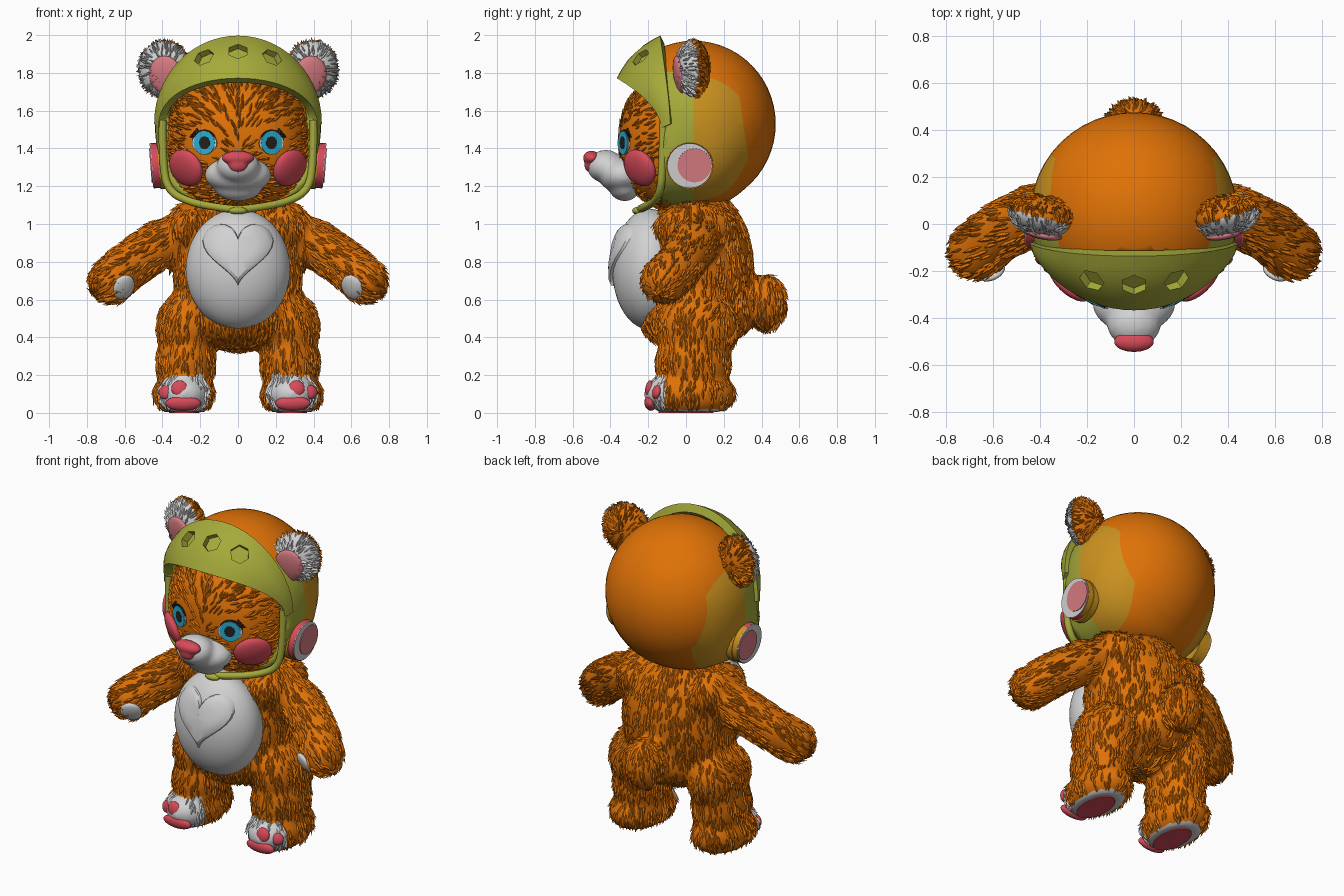
import bpy, bmesh, math, random
from mathutils import Vector, Matrix

random.seed(4)
if "Cube" in bpy.data.objects:
    bpy.data.objects.remove(bpy.data.objects["Cube"])


def material(name, rgb):
    m = bpy.data.materials.new(name)
    m.use_nodes = True
    m.diffuse_color = (*rgb, 1)
    m.node_tree.nodes["Principled BSDF"].inputs["Base Color"].default_value = (*rgb, 1)
    return m


ORANGE = material("orange fur", (0.74, 0.168, 0.002))
MUSTARD = material("mustard shell", (0.6, 0.29, 0.014))
OLIVE = material("olive shell", (0.38, 0.4, 0.042))
WHITE = material("soft white", (0.64, 0.64, 0.64))
RED = material("rosy red", (0.68, 0.07, 0.1))
PINK = material("pale pink", (0.68, 0.2, 0.22))
BLUE = material("eye blue", (0.025, 0.43, 0.65))
DARK = material("dark brown", (0.02, 0.015, 0.012))


def finish(bm, name, mats, rule=None, angle=40):
    """Turn a bmesh into a named object, coloured by a rule on face centres."""
    me = bpy.data.meshes.new(name)
    if rule:
        for f in bm.faces:
            f.material_index = rule(f.calc_center_median())
    bm.to_mesh(me)
    bm.free()
    for m in mats:
        me.materials.append(m)
    ob = bpy.data.objects.new(name, me)
    bpy.context.collection.objects.link(ob)
    bpy.ops.object.select_all(action="DESELECT")
    ob.select_set(True)
    bpy.context.view_layer.objects.active = ob
    bpy.ops.object.shade_smooth_by_angle(angle=math.radians(angle))
    return ob


def baked(ob):
    """Return the modified mesh as a bmesh and remove the source object."""
    dg = bpy.context.evaluated_depsgraph_get()
    bm = bmesh.new()
    bm.from_mesh(ob.evaluated_get(dg).to_mesh())
    bpy.data.objects.remove(ob)
    return bm


def add_ball(bm, loc, radii, sub=3, rot=Matrix.Identity(4)):
    mat = Matrix.Translation(loc) @ rot @ Matrix.Diagonal((*radii, 1))
    bmesh.ops.create_icosphere(bm, subdivisions=sub, radius=1, matrix=mat)


def facing(normal):
    return Vector(normal).to_track_quat("Z", "Y").to_matrix().to_4x4()


def pad(name, loc, normal, radii, mat):
    """Cushion: flattened ball whose third radius points along the normal."""
    bm = bmesh.new()
    add_ball(bm, loc, radii, 3, facing(normal))
    return finish(bm, name, [mat])


def plate(name, loc, normal, rx, rz, mats, thick=0.008, sides=24, rule=None):
    """Thin elliptical disc facing along a normal."""
    bm = bmesh.new()
    bmesh.ops.create_cone(bm, cap_ends=True, segments=sides, radius1=1, radius2=1, depth=thick,
                          matrix=Matrix.Translation(loc) @ facing(normal) @ Matrix.Diagonal((rx, rz, 1, 1)))
    return finish(bm, name, mats, rule)


def blend(parts, voxel=0.022, soften=5):
    """Fuse overlapping ellipsoids into one soft skin."""
    bm = bmesh.new()
    for loc, radii in parts:
        add_ball(bm, loc, radii)
    ob = finish(bm, "blend", [])
    mod = ob.modifiers.new("fuse", "REMESH")
    mod.mode, mod.voxel_size = "VOXEL", voxel
    ob.modifiers.new("soften", "SMOOTH").iterations = soften
    return baked(ob)


def cut(bm, co, no, drop=False):
    bmesh.ops.bisect_plane(bm, geom=bm.verts[:] + bm.edges[:] + bm.faces[:], plane_co=co, plane_no=no, clear_outer=drop)


def add_fur(bm, count, flow, length=0.08, keep=lambda p: True):
    """Scatter small ridged tufts lying along the flow direction."""
    bm.normal_update()
    faces = list(bm.faces)
    picks = random.choices(faces, [f.calc_area() for f in faces], k=count)
    spots = [(f.calc_center_median(), f.normal.copy()) for f in picks]
    for p, n in spots:
        if not keep(p):
            continue
        d = Vector(flow(p)).normalized() + Vector([random.uniform(-0.2, 0.2) for _ in range(3)])
        d -= n * d.dot(n)
        if d.length < 0.05:
            continue
        d.normalize()
        s, k = n.cross(d), length * random.uniform(0.7, 1.2)
        low = p - n * 0.006
        r, a, b, tip, m = [bm.verts.new(v) for v in (
            low - d * k * 0.4, low + s * k * 0.15, low - s * k * 0.15, p + d * k * 0.6 + n * 0.01, p + n * 0.007)]
        for tri in ((r, m, a), (a, m, tip), (tip, m, b), (b, m, r)):
            bm.faces.new(tri)


SIDES = (("left", 1), ("right", -1))

# Furry body: torso, limbs, feet and tail in one skin
parts = [((0, 0.06, 0.76), (0.345, 0.295, 0.44)), ((0, 0.1, 1.0), (0.24, 0.19, 0.15)),
         ((0, -0.06, 0.52), (0.27, 0.19, 0.18)),
         ((0, 0.24, 0.55), (0.2, 0.125, 0.16)), ((0, 0.425, 0.58), (0.125, 0.11, 0.155))]
arm = [(0.2, 0.08, 0.97, 0.13), (0.42, 0.04, 0.89, 0.128), (0.58, -0.035, 0.78, 0.125), (0.67, -0.115, 0.7, 0.125)]
for _, s in SIDES:
    parts += [((s * 0.27, 0.06, 0.45), (0.16, 0.22, 0.2)), ((s * 0.275, 0.04, 0.27), (0.158, 0.2, 0.2)),
              ((s * 0.285, 0.02, 0.1), (0.162, 0.245, 0.13)), ((s * 0.24, 0.05, 0.98), (0.14, 0.22, 0.14))]
    for a, b in zip(arm, arm[1:]):
        for i in range(5):
            x, y, z, r = Vector(a).lerp(Vector(b), i / 4)
            parts.append(((s * x, y, z), (r, r, r)))
body = blend(parts)


def body_flow(p):
    if p.z > 0.5 and abs(p.x) > 0.36:
        return (math.copysign(1, p.x), -0.3, -0.7)
    return (p.x * 0.4, 0, -1)


add_fur(body, 4000, body_flow, keep=lambda p: p.z > 0.03 and (p.y > -0.165 or p.z > 0.2))
for v in body.verts:
    v.co.z = max(v.co.z, 0.006)
finish(body, "furry_body", [ORANGE, WHITE],
       lambda p: int((p.y < -0.11 and p.z < 0.2) or p.z < 0.02))

# Belly patch and the raised heart that follows its curve
BELLY, BR = Vector((0, -0.19, 0.76)), Vector((0.277, 0.2, 0.32))
bm = bmesh.new()
add_ball(bm, BELLY, BR, 4)
finish(bm, "belly_patch", [WHITE])


def belly_y(x, z):
    return BELLY.y - BR.y * math.sqrt(max(0, 1 - (x / BR.x) ** 2 - ((z - BELLY.z) / BR.z) ** 2))


bm = bmesh.new()
rings = []
for scale, lift in ((1, -0.01), (0.97, 0.014), (0.85, 0.022), (0.5, 0.022), (0.02, 0.02)):
    ring = []
    for i in range(40):
        t = math.tau * i / 40
        x = 0.19 * math.sin(t) ** 3 * scale
        z = 0.865 + 0.0115 * (13 * math.cos(t) - 5 * math.cos(2 * t) - 2 * math.cos(3 * t) - math.cos(4 * t)) * scale
        ring.append(bm.verts.new((x, belly_y(x, z) - lift, z)))
    rings.append(ring)
for a, b in zip(rings, rings[1:]):
    for i in range(40):
        j = (i + 1) % 40
        bm.faces.new((a[i], a[j], b[j], b[i]))
bm.faces.new(rings[-1])
bmesh.ops.recalc_face_normals(bm, faces=bm.faces)
finish(bm, "belly_heart", [WHITE], angle=30)

# Furry face: front of a slightly boxy ball
HEAD, HR, BOX = Vector((0, 0, 1.435)), Vector((0.385, 0.352, 0.37)), 2.3


def head_point(x, z):
    y = -HR.y * (1 - abs(x / HR.x) ** BOX - abs((z - HEAD.z) / HR.z) ** BOX) ** (1 / BOX)
    p = Vector((x, y, z))
    n = Vector([(p[i] - HEAD[i]) / HR[i] ** 2 for i in range(3)]).normalized()
    return p, n


bm = bmesh.new()
add_ball(bm, (0, 0, 0), (1, 1, 1), 5)
for v in bm.verts:
    k = sum(abs(c) ** BOX for c in v.co) ** (-1 / BOX)
    v.co = HEAD + v.co * HR * k
cut(bm, (0, -0.08, 0), (0, 1, 0), True)
add_fur(bm, 800, lambda p: (p.x * 2, 0, p.z - 1.33), 0.075,
        lambda p: math.hypot(abs(p.x) - 0.175, p.z - 1.43) > 0.1)
finish(bm, "furry_face", [ORANGE])

# Muzzle and nose
muzzle = blend([((0, -0.335, 1.26), (0.178, 0.13, 0.1)), ((0, -0.425, 1.305), (0.115, 0.1, 0.088)),
                ((0, -0.325, 1.2), (0.13, 0.085, 0.08))], 0.014, 3)
finish(muzzle, "muzzle", [WHITE])
nose = blend([((0, -0.5, 1.35), (0.088, 0.045, 0.038)), ((0, -0.5, 1.315), (0.055, 0.04, 0.045))], 0.01, 2)
finish(nose, "nose", [RED])

# Cheeks and painted eyes
for side, s in SIDES:
    p, n = head_point(s * 0.275, 1.297)
    pad(side + "_cheek", p, n, (0.112, 0.103, 0.04), RED)
    p, n = head_point(s * 0.175, 1.43)
    for name, dx, dz, rx, rz, mat, out in (
            ("eye_rim", 0.004, 0.01, 0.068, 0.06, DARK, 0.001), ("eye_white", 0, -0.002, 0.072, 0.052, WHITE, 0.004),
            ("iris", 0, 0, 0.061, 0.063, BLUE, 0.007), ("pupil", -0.003, 0, 0.031, 0.034, DARK, 0.01),
            ("eye_glint", -0.02, 0.022, 0.01, 0.01, WHITE, 0.013)):
        plate(side + "_" + name, p + n * out + Vector((s * dx, 0, dz)), n, rx, rz, [mat])
    for i in range(3):
        q, m = head_point(s * (0.215 + 0.013 * i), 1.495 - 0.015 * i)
        plate(f"{side}_lash_{i}", q + m * 0.006, m, 0.015, 0.012, [DARK], sides=3)

# Ears: white fur in front, orange behind, pink inside, turned slightly outward
for side, s in SIDES:
    bm = bmesh.new()
    c = Vector((s * 0.39, 0.035, 1.82))
    add_ball(bm, c, (0.138, 0.085, 0.15), 4, Matrix.Rotation(s * 0.2, 4, "Z"))
    add_fur(bm, 420, lambda p: ((p.x - c.x) * 5, 0.3, (p.z - c.z) * 5), 0.055)
    finish(bm, side + "_ear", [ORANGE, WHITE], lambda p: int(p.y < 0.025 + 0.3 * (abs(p.x) - 0.39)))
    pad(side + "_inner_ear", (s * 0.385, -0.037, 1.79), (s * 0.2, -1, -0.15), (0.088, 0.102, 0.026), PINK)

# Helmet shell, boxier toward the jaw and open at the face
bm = bmesh.new()
bmesh.ops.create_uvsphere(bm, u_segments=48, v_segments=28, radius=1)
for v in bm.verts:
    e = 2 + max(0, min(1, -2 * v.co.z)) * max(0, min(1, 0.6 - v.co.y))
    k = sum(abs(c) ** e for c in v.co) ** (-1 / e)
    v.co = Vector((v.co.x * 0.44 * k, 0.04 + v.co.y * 0.435 * k, 1.53 + v.co.z * 0.44 * k))
cut(bm, (0, -0.13, 0), (0, -1, 0), True)
for co, no in (((0, 0.04, 0), (0, 1, 0)), ((0.3, 0, 1.5), (1, 0, -0.2)), ((-0.3, 0, 1.5), (-1, 0, -0.2)),
               ((0, 0.27, 1.75), (0, 1, 0.15))):
    cut(bm, co, no)


def shell_colour(p):
    if p.y < 0.04 and p.z < 1.8:
        return 2
    return int(p.y < 0.27 + 0.15 * (1.75 - p.z) and abs(p.x) > 0.3 + 0.2 * (p.z - 1.5))


shell = finish(bm, "helmet_shell", [ORANGE, MUSTARD, OLIVE], shell_colour)
shell.modifiers.new("thickness", "SOLIDIFY").thickness = 0.045

# Peaked brow guard lofted between two arches
NU, NV = 28, 6


def guard_point(t, v):
    c, s = math.cos(t), max(0, math.sin(t))
    back = Vector((0.42 * c, -0.075 - 0.05 * s, 1.53 + 0.445 * s))
    front = Vector((0.4 * c, -0.12 - 0.225 * s ** 1.6, 1.51 + 0.25 * s ** 0.8))
    p = back.lerp(front, v)
    return p + (p - Vector((0, 0.04, 1.53))).normalized() * 0.03 * math.sin(math.pi * v) * s


bm = bmesh.new()
grid = [[bm.verts.new(guard_point(math.pi * i / NU, j / NV)) for j in range(NV + 1)] for i in range(NU + 1)]
for i in range(NU):
    for j in range(NV):
        bm.faces.new((grid[i][j], grid[i][j + 1], grid[i + 1][j + 1], grid[i + 1][j]))
guard = finish(bm, "guard_blank", [OLIVE])
mod = guard.modifiers.new("thickness", "SOLIDIFY")
mod.thickness, mod.offset = 0.05, 0
cutters = []
for x in (-0.16, 0, 0.16):
    p = guard_point(math.acos(x / 0.41), 0.46)
    n = Vector((x * 1.2, -0.25, 0.25)).normalized()
    cutter = plate("vent_cutter", p + n * 0.029, n, 0.056, 0.056, [OLIVE], 0.09, 6)
    cutter.hide_render = True
    mod = guard.modifiers.new("vent", "BOOLEAN")
    mod.object, mod.operation, mod.solver = cutter, "DIFFERENCE", "EXACT"
    cutters.append(cutter)
bm = baked(guard)
for cutter in cutters:
    bpy.data.objects.remove(cutter)
finish(bm, "brow_guard", [OLIVE], lambda p: 0, 30)

# Chin strap and clasp
curve = bpy.data.curves.new("chin_strap", "CURVE")
curve.dimensions, curve.bevel_depth, curve.bevel_resolution = "3D", 0.021, 2
half = [(0.4, -0.12, 1.55), (0.4, -0.125, 1.3), (0.365, -0.135, 1.17), (0.25, -0.17, 1.115), (0.12, -0.22, 1.09)]
path = half + [(0, -0.25, 1.075)] + [(-x, y, z) for x, y, z in reversed(half)]
spline = curve.splines.new("NURBS")
spline.points.add(len(path) - 1)
for pt, co in zip(spline.points, path):
    pt.co = (*co, 1)
spline.use_endpoint_u, spline.order_u = True, 3
curve.materials.append(OLIVE)
bpy.context.collection.objects.link(bpy.data.objects.new("chin_strap", curve))
pad("chin_clasp", (0, -0.25, 1.07), (0, 0, 1), (0.05, 0.035, 0.022), OLIVE)

for side, s in SIDES:
    # Round ear covers on the helmet, red toward the face and mustard behind
    for name, x, y, r, mats, thick in (("cover_base", 0.4, 0.02, 0.125, [MUSTARD], 0.04),
                                       ("cover_rim", 0.432, 0.02, 0.12, [RED, MUSTARD], 0.045),
                                       ("cover_face", 0.455, 0.02, 0.118, [WHITE], 0.008),
                                       ("cover_pad", 0.46, 0.045, 0.09, [PINK], 0.008)):
        plate(f"{side}_{name}", (s * x, y, 1.31), (s, 0, -0.08), r, r, mats, thick,
              rule=lambda p: int(len(mats) > 1 and p.y > 0.04))
    # Paw, toe and sole pads
    pad(side + "_paw_pad", (s * 0.605, -0.2, 0.665), (-s * 0.4, -0.8, -0.45), (0.062, 0.072, 0.025), WHITE)
    for i, (x, z, r) in enumerate(((0.385, 0.11, 0.037), (0.31, 0.13, 0.043), (0.23, 0.11, 0.037))):
        y = -0.2 + abs(x - 0.3) * 0.5
        pad(f"{side}_toe_pad_{i}", (s * x, y, z), (s * (x - 0.29) * 4, -1, 0.2), (r, r, 0.02), RED)
    pad(side + "_foot_pad", (s * 0.29, -0.19, 0.05), (0, -1, -0.3), (0.095, 0.04, 0.03), RED)
    plate(side + "_sole_pad", (s * 0.285, 0, 0.004), (0, 0, -1), 0.08, 0.145, [RED])
